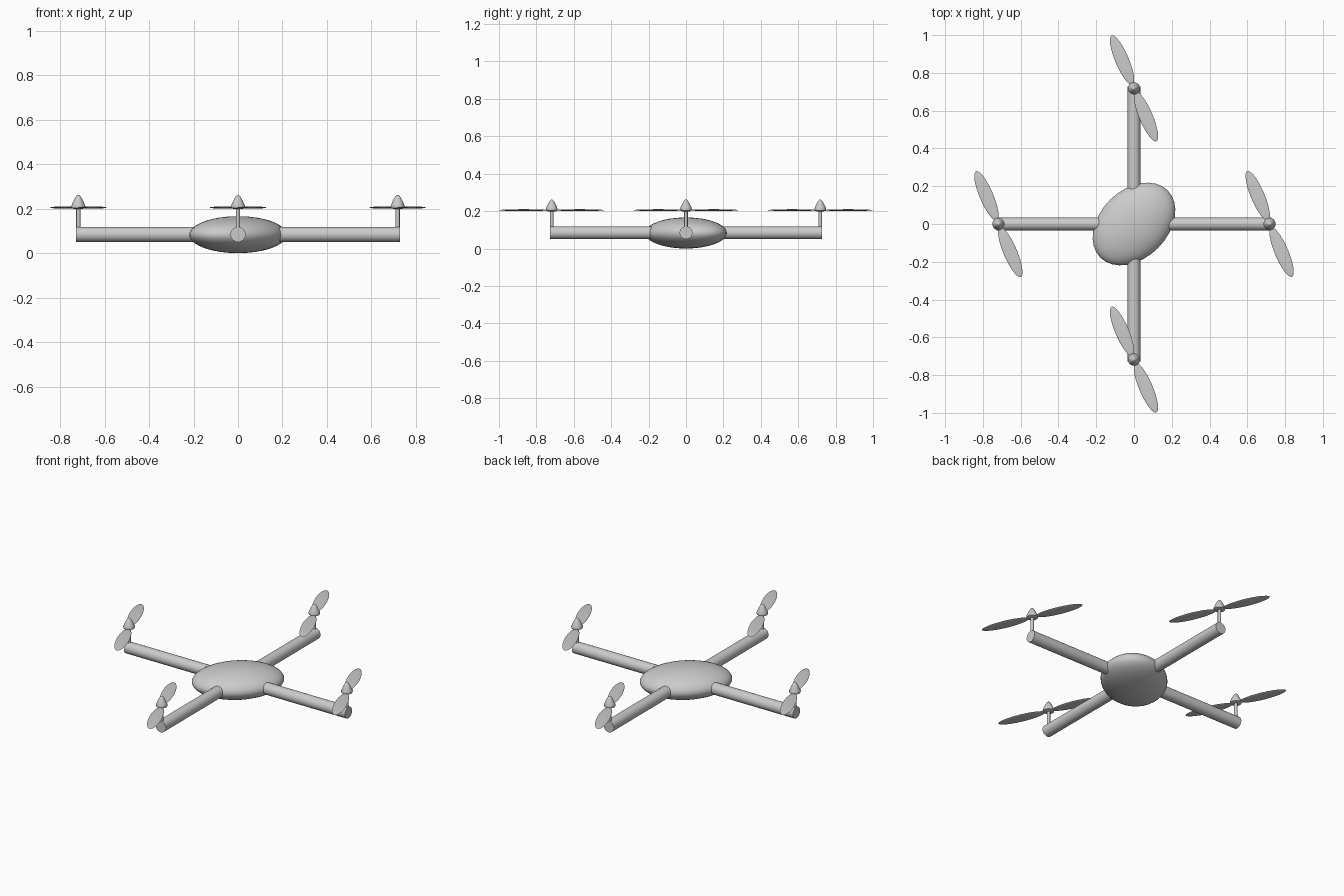
import bpy, bmesh, math
from mathutils import Matrix, Vector

if "Cube" in bpy.data.objects:
    bpy.data.objects.remove(bpy.data.objects["Cube"])

ARM_Z = 0.084      # height of the arm axes
ROTOR_R = 0.718    # distance of rotors from centre
BLADE_Z = 0.205


def finish(name, bm, smooth=40):
    bmesh.ops.recalc_face_normals(bm, faces=bm.faces)
    mesh = bpy.data.meshes.new(name)
    bm.to_mesh(mesh)
    bm.free()
    ob = bpy.data.objects.new(name, mesh)
    bpy.context.collection.objects.link(ob)
    bpy.ops.object.select_all(action='DESELECT')
    ob.select_set(True)
    bpy.context.view_layer.objects.active = ob
    bpy.ops.object.shade_smooth_by_angle(angle=math.radians(smooth))
    return ob


def ellipsoid(name, centre, radii, angle, segs=32, rings=16):
    bm = bmesh.new()
    mat = (Matrix.Translation(centre) @ Matrix.Rotation(angle, 4, 'Z')
           @ Matrix.Diagonal((*radii, 1)))
    bmesh.ops.create_uvsphere(bm, u_segments=segs, v_segments=rings, radius=1, matrix=mat)
    return finish(name, bm)


def rod(name, a, b, radius, segs=32):
    a, b = Vector(a), Vector(b)
    bm = bmesh.new()
    mat = Matrix.Translation((a + b) / 2) @ (b - a).to_track_quat('Z', 'Y').to_matrix().to_4x4()
    bmesh.ops.create_cone(bm, cap_ends=True, segments=segs, radius1=radius,
                          radius2=radius, depth=(b - a).length, matrix=mat)
    return finish(name, bm)


def lathe(name, profile, centre, segs=24):
    bm = bmesh.new()
    verts = [bm.verts.new((r, 0, z)) for r, z in profile]
    edges = [bm.edges.new(p) for p in zip(verts, verts[1:])]
    bmesh.ops.spin(bm, geom=verts + edges, cent=(0, 0, 0), axis=(0, 0, 1),
                   angle=math.tau, steps=segs)
    bmesh.ops.remove_doubles(bm, verts=bm.verts, dist=1e-5)
    bmesh.ops.translate(bm, verts=bm.verts, vec=centre)
    return finish(name, bm)


# Flattened oval body, long axis on the diagonal
ellipsoid("body", (0, 0, 0.083), (0.252, 0.18, 0.083), math.radians(45), 32, 24)

# Bullet-shaped rotor cap
CAP = [(0, 0.198), (0.020, 0.199), (0.030, 0.203), (0.032, 0.209), (0.029, 0.219),
       (0.022, 0.234), (0.015, 0.248), (0.009, 0.257), (0.004, 0.261), (0, 0.262)]
blade_dir = Vector((-0.39, 0.921, 0)).normalized()
blade_angle = math.atan2(blade_dir.y, blade_dir.x)

for name, dx, dy in (("right", 1, 0), ("back", 0, 1), ("left", -1, 0), ("front", 0, -1)):
    d = Vector((dx, dy, 0))
    hub = d * ROTOR_R
    # Arm
    rod(name + "_arm", d * 0.08 + Vector((0, 0, ARM_Z)), d * 0.728 + Vector((0, 0, ARM_Z)), 0.034)
    # Motor shaft
    rod(name + "_shaft", hub + Vector((0, 0, ARM_Z)), hub + Vector((0, 0, BLADE_Z)), 0.0095, 16)
    # Cap
    lathe(name + "_rotor_cap", CAP, hub)
    # Two leaf-shaped blades
    for i, side in enumerate((1, -1)):
        centre = hub + blade_dir * 0.162 * side + Vector((0, 0, BLADE_Z))
        ellipsoid(f"{name}_blade_{i + 1}", centre, (0.142, 0.036, 0.005), blade_angle, 32, 12)
